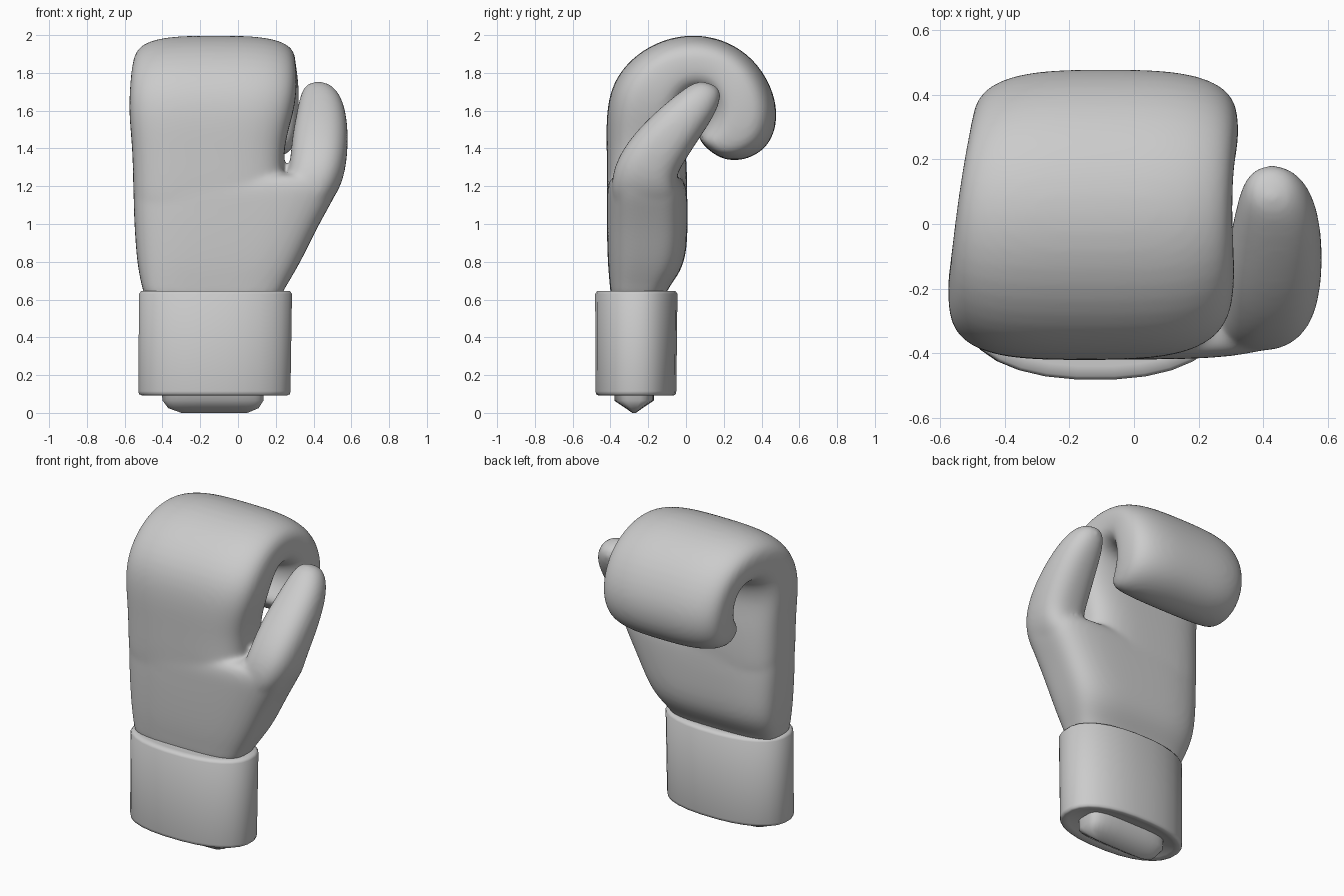
import bpy, bmesh
from math import sin, cos, pi, copysign

N = 28


def loft(bm, sections, e0, e1):
    """Skin closed rounded-box rings; section = x0, x1, y/z of outer side, y/z of inner side."""
    rings = []
    for k, (x0, x1, ya, za, yb, zb) in enumerate(sections):
        e = e0 + (e1 - e0) * k / (len(sections) - 1)
        ring = []
        for i in range(N):
            a = 2 * pi * (i + 0.5) / N
            c = copysign(abs(cos(a)) ** (2 / e), cos(a))
            t = (copysign(abs(sin(a)) ** (2 / e), sin(a)) + 1) / 2
            ring.append(bm.verts.new(((x0 + x1) / 2 + (x1 - x0) / 2 * c,
                                      ya + (yb - ya) * t, za + (zb - za) * t)))
        rings.append(ring)
    for r, s in zip(rings, rings[1:]):
        for i in range(N):
            j = (i + 1) % N
            bm.faces.new((r[i], r[j], s[j], s[i]))
    bm.faces.new(rings[0][::-1])
    bm.faces.new(rings[-1])


def make(name, bm):
    bmesh.ops.recalc_face_normals(bm, faces=bm.faces[:])
    me = bpy.data.meshes.new(name)
    bm.to_mesh(me)
    bm.free()
    ob = bpy.data.objects.new(name, me)
    bpy.context.collection.objects.link(ob)
    return ob


def flat(x0, x1, y0, y1, z):
    return (x0, x1, y0, z, y1, z)


# palm: flat pad widening upwards to the thumb root
palm = [
    flat(-.49, .22, -.40, -.11, .58), flat(-.505, .24, -.40, -.11, .65),
    flat(-.535, .32, -.415, .0, .77), flat(-.55, .42, -.42, .01, .98),
    flat(-.555, .495, -.42, .01, 1.11), flat(-.555, .54, -.42, .005, 1.2),
    flat(-.55, .535, -.40, -.02, 1.25), flat(-.53, .48, -.36, -.07, 1.27),
]
# padded fingers: rising from the palm, curling over the top and back down
fingers = [
    (-.55, .25, -.41, .95, .0, .95),
    (-.557, .25, -.42, 1.2, .01, 1.2), (-.56, .238, -.42, 1.4, .0, 1.4),
    (-.58, .295, -.425, 1.62, -.02, 1.54), (-.575, .315, -.37, 1.80, .0, 1.63),
    (-.565, .31, -.20, 1.955, .03, 1.68), (-.55, .305, .03, 2.017, .07, 1.69),
    (-.53, .31, .25, 1.965, .11, 1.68), (-.51, .325, .41, 1.825, .13, 1.64),
    (-.50, .325, .495, 1.62, .125, 1.58), (-.49, .315, .465, 1.445, .105, 1.54),
    (-.48, .30, .37, 1.355, .085, 1.51), (-.46, .28, .24, 1.325, .065, 1.48),
    (-.41, .22, .14, 1.37, .07, 1.44),
]
# thumb: grows out of the palm edge and leans back towards the curl
thumb = [
    (.20, .42, -.36, 1.02, -.07, 1.02), (.23, .535, -.41, 1.19, -.03, 1.15),
    (.275, .572, -.365, 1.36, -.07, 1.23), (.282, .585, -.25, 1.51, .01, 1.36),
    (.305, .578, -.12, 1.63, .09, 1.48), (.322, .555, -.02, 1.71, .16, 1.59),
    (.345, .51, .05, 1.755, .19, 1.68), (.38, .46, .10, 1.755, .17, 1.73),
]
bm = bmesh.new()
loft(bm, palm, 3.6, 3.6)
loft(bm, fingers, 3.4, 2.9)
loft(bm, thumb, 2.8, 2.0)
glove = make("glove_hand", bm)

# blend palm, fingers and thumb into one smooth skin
sub = glove.modifiers.new("round", 'SUBSURF')
sub.levels = sub.render_levels = 2
rem = glove.modifiers.new("fuse", 'REMESH')
rem.mode = 'VOXEL'
rem.voxel_size = 0.012
rem.use_smooth_shade = True
smo = glove.modifiers.new("soften", 'SMOOTH')
smo.factor = 0.5
smo.iterations = 20

# wrist cuff with rounded rims
bm = bmesh.new()
loft(bm, [
    flat(-.43, .17, -.40, -.14, .12),
    flat(-.48, .23, -.44, -.09, .10),
    flat(-.512, .264, -.467, -.063, .093),
    flat(-.526, .277, -.478, -.053, .099),
    flat(-.53, .28, -.48, -.05, .115),
    flat(-.526, .288, -.482, -.044, .63),
    flat(-.515, .277, -.472, -.055, .645),
    flat(-.48, .24, -.44, -.09, .645),
], 2.3, 2.3)
cuff = make("wrist_cuff", bm)

# wedge-shaped lining end showing beneath the cuff
bm = bmesh.new()
loft(bm, [
    flat(-.41, .14, -.38, -.17, .15),
    flat(-.40, .135, -.38, -.17, .065),
    flat(-.37, .11, -.32, -.23, .025),
    flat(-.30, .05, -.285, -.265, .0),
], 4, 4)
lining = make("lining_end", bm)

for ob in (cuff, lining):
    bpy.ops.object.select_all(action='DESELECT')
    ob.select_set(True)
    bpy.context.view_layer.objects.active = ob
    bpy.ops.object.shade_smooth_by_angle(angle=1.0)
